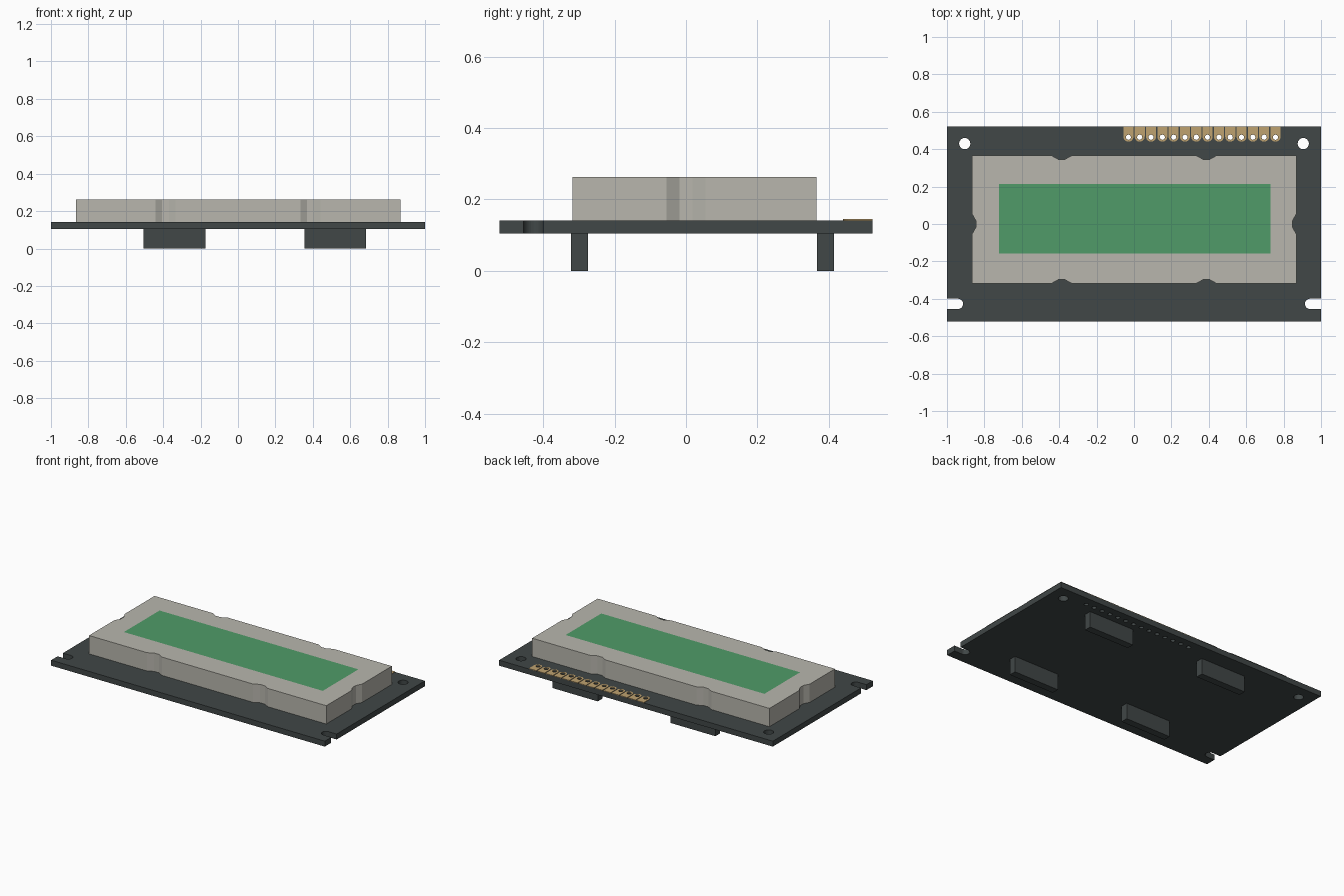
import bpy, bmesh
from math import pi, sin, cos

if "Cube" in bpy.data.objects:
    bpy.data.objects.remove(bpy.data.objects["Cube"], do_unlink=True)


def material(name, rgb):
    m = bpy.data.materials.new(name)
    m.use_nodes = True
    m.diffuse_color = (*rgb, 1)
    m.node_tree.nodes["Principled BSDF"].inputs["Base Color"].default_value = (*rgb, 1)
    return m


dark = material("dark board", (0.052, 0.063, 0.063))
grey = material("warm grey", (0.48, 0.47, 0.42))
green = material("screen green", (0.08, 0.33, 0.14))
gold = material("contact gold", (0.52, 0.36, 0.16))


def arc(x, y, r, start=0, end=2 * pi, steps=24):
    """Points on an arc; a full turn leaves out the repeated last point."""
    count = steps if end - start > 6 else steps + 1
    return [(x + r * cos(start + (end - start) * i / steps),
             y + r * sin(start + (end - start) * i / steps)) for i in range(count)]


def rect(x0, x1, y0, y1):
    return [(x0, y0), (x1, y0), (x1, y1), (x0, y1)]


def slab(name, loops, z0, z1, mat):
    """Extrude an outline, with any further loops cut as holes."""
    curve = bpy.data.curves.new(name, "CURVE")
    curve.dimensions = "2D"
    curve.fill_mode = "BOTH"
    curve.extrude = (z1 - z0) / 2
    for loop in loops:
        s = curve.splines.new("POLY")
        s.points.add(len(loop) - 1)
        for p, (x, y) in zip(s.points, loop):
            p.co = (x, y, 0, 1)
        s.use_cyclic_u = True
        s.use_smooth = False
    temp = bpy.data.objects.new(name + " outline", curve)
    bpy.context.collection.objects.link(temp)
    deps = bpy.context.evaluated_depsgraph_get()
    mesh = bpy.data.meshes.new_from_object(temp.evaluated_get(deps))
    bpy.data.objects.remove(temp, do_unlink=True)
    bpy.data.curves.remove(curve)
    # Weld the caps to the walls and face everything outward
    bm = bmesh.new()
    bm.from_mesh(mesh)
    bmesh.ops.remove_doubles(bm, verts=bm.verts, dist=0.00005)
    bmesh.ops.translate(bm, verts=bm.verts, vec=(0, 0, (z0 + z1) / 2))
    bmesh.ops.recalc_face_normals(bm, faces=bm.faces)
    for f in bm.faces:
        f.smooth = False
    bm.to_mesh(mesh)
    bm.free()
    mesh.name = name
    mesh.materials.clear()
    mesh.materials.append(mat)
    obj = bpy.data.objects.new(name, mesh)
    bpy.context.collection.objects.link(obj)
    return obj


BOTTOM, TOP, LID = 0.105, 0.141, 0.262
BACK = 0.522
pad_x = [-0.03 + 0.0605 * i for i in range(14)]
pad_y, pad_hole = 0.464, 0.014

# Circuit board with open side slots, corner holes and contact holes
slot_y, slot_r = -0.427, 0.028
right_slot = arc(0.942, slot_y, slot_r, 1.5 * pi, 0.5 * pi, 12)
left_slot = [(-x, y) for x, y in reversed(right_slot)]
outline = ([(-1, -BACK), (1, -BACK), (1, slot_y - slot_r)] + right_slot
           + [(1, slot_y + slot_r), (1, BACK), (-1, BACK), (-1, slot_y + slot_r)]
           + left_slot + [(-1, slot_y - slot_r)])
holes = [arc(x, 0.43, 0.03) for x in (-0.905, 0.905)]
holes += [arc(x, pad_y, pad_hole, steps=12) for x in pad_x]
slab("circuit_board", [outline] + holes, BOTTOM, TOP, dark)

# Metal bezel: rectangle with shallow notches and a window
x0, x1, y0, y1 = -0.866, 0.868, -0.318, 0.366
notch = [(-0.054, 0), (-0.018, 0.02), (0.018, 0.02), (0.054, 0)]
bezel = [(x0, y0)]
bezel += [(c + t, y0 + d) for c in (-0.387, 0.387) for t, d in notch]
bezel += [(x1, y0)] + [(x1 - d, t) for t, d in notch]
bezel += [(x1, y1)]
bezel += [(c - t, y1 - d) for c in (0.387, -0.387) for t, d in notch]
bezel += [(x0, y1)] + [(x0 + d, -t) for t, d in notch]
window = rect(-0.723, 0.73, -0.158, 0.214)
slab("bezel", [bezel, window], TOP, LID, grey)

# Screen flush in the window
slab("screen", [window], TOP, LID, green)

# Row of gold contacts, round at the inner end
for i, x in enumerate(pad_x):
    w = 0.027
    shape = arc(x, pad_y + 0.003, w, pi, 2 * pi, 12) + [(x + w, BACK), (x - w, BACK)]
    slab(f"contact_{i + 1}", [shape, arc(x, pad_y, pad_hole, steps=12)], TOP, 0.1445, gold)

# Four feet under the board
for side, fx in (("right", -0.505), ("left", 0.355)):
    for end, fy in (("front", -0.322), ("back", 0.367)):
        slab(f"{end}_{side}_foot", [rect(fx, fx + 0.33, fy, fy + 0.047)], 0, BOTTOM, dark)
